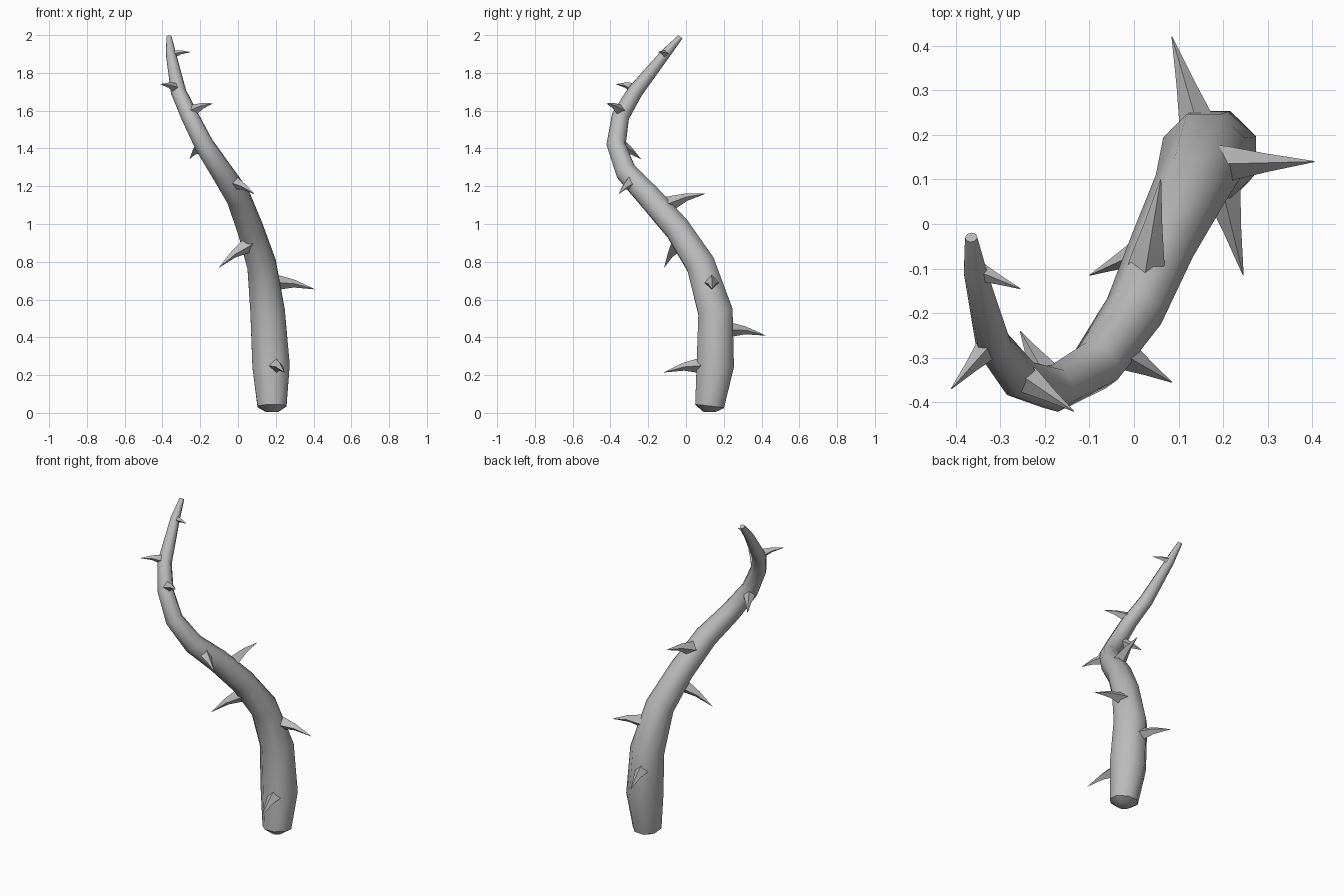
import bpy, bmesh, math
from mathutils import Vector

cube = bpy.data.objects.get("Cube")
if cube:
    bpy.data.objects.remove(cube)

grey = bpy.data.materials.new("stem grey")
grey.use_nodes = True
colour = (0.5, 0.5, 0.5, 1)
grey.diffuse_color = colour
grey.node_tree.nodes["Principled BSDF"].inputs["Base Color"].default_value = colour


def loft(name, path, sides, turn, angle, normal):
    """Skin a closed tube through (centre, radius) stations."""
    centres = [Vector(p[:3]) for p in path]
    bm = bmesh.new()
    rings = []
    for i, c in enumerate(centres):
        before, after = centres[max(i - 1, 0)], centres[min(i + 1, len(path) - 1)]
        axis = (after - before).normalized()
        normal = (normal - axis * normal.dot(axis)).normalized()
        side = axis.cross(normal)
        ring = []
        for k in range(sides):
            a = math.tau * (k + turn) / sides
            ring.append(bm.verts.new(c + path[i][3] * (normal * math.cos(a) + side * math.sin(a))))
        rings.append(ring)
    for low, high in zip(rings, rings[1:]):
        for k in range(sides):
            n = (k + 1) % sides
            bm.faces.new((low[k], low[n], high[n], high[k]))
    bm.faces.new(rings[0][::-1])
    bm.faces.new(rings[-1])
    bmesh.ops.recalc_face_normals(bm, faces=bm.faces)
    mesh = bpy.data.meshes.new(name)
    bm.to_mesh(mesh)
    bm.free()
    mesh.materials.append(grey)
    obj = bpy.data.objects.new(name, mesh)
    bpy.context.collection.objects.link(obj)
    bpy.ops.object.select_all(action='DESELECT')
    obj.select_set(True)
    bpy.context.view_layer.objects.active = obj
    bpy.ops.object.shade_smooth_by_angle(angle=math.radians(angle))
    return obj


# Winding, tapering stem: x, y, z, radius
stem = [
    (.18, .125, .005, .035), (.18, .125, .035, .083), (.175, .155, .25, .107),
    (.157, .156, .535, .099), (.125, .077, .786, .083), (.065, -.045, .974, .073),
    (.0, -.196, 1.145, .067), (-.085, -.317, 1.275, .059), (-.18, -.37, 1.42, .052),
    (-.255, -.347, 1.57, .047), (-.315, -.27, 1.70, .041), (-.355, -.11, 1.90, .027),
    (-.365, -.03, 1.99, .014),
]
loft("stem", stem, 8, 0.5, 50, Vector((1, 0, 0)))

# Thorns: base point on the stem, tip point, base radius
thorns = [
    ((.20, .07, .25), (.245, -.115, .215), .043),
    ((.14, .23, .44), (.085, .42, .41), .043),
    ((.21, .135, .69), (.405, .14, .655), .043),
    ((.04, -.05, .88), (-.10, -.115, .77), .042),
    ((.03, -.08, 1.11), (.06, .10, 1.16), .042),
    ((-.01, -.30, 1.215), (.085, -.355, 1.16), .034),
    ((-.21, -.32, 1.40), (-.255, -.24, 1.345), .032),
    ((-.23, -.355, 1.605), (-.135, -.42, 1.638), .032),
    ((-.33, -.28, 1.72), (-.41, -.37, 1.74), .03),
    ((-.34, -.11, 1.90), (-.255, -.145, 1.91), .022),
]
for number, (base, tip, radius) in enumerate(thorns, 1):
    base, tip = Vector(base), Vector(tip)
    reach = tip - base
    root = base - reach * 0.15
    middle = base + reach * 0.45 + Vector((0, 0, reach.length * 0.05))
    path = [(*root, radius), (*base, radius * 0.92), (*middle, radius * 0.48), (*tip, 0.001)]
    loft(f"thorn_{number}", path, 4, 0, 60, Vector((0, 0, 1)))
